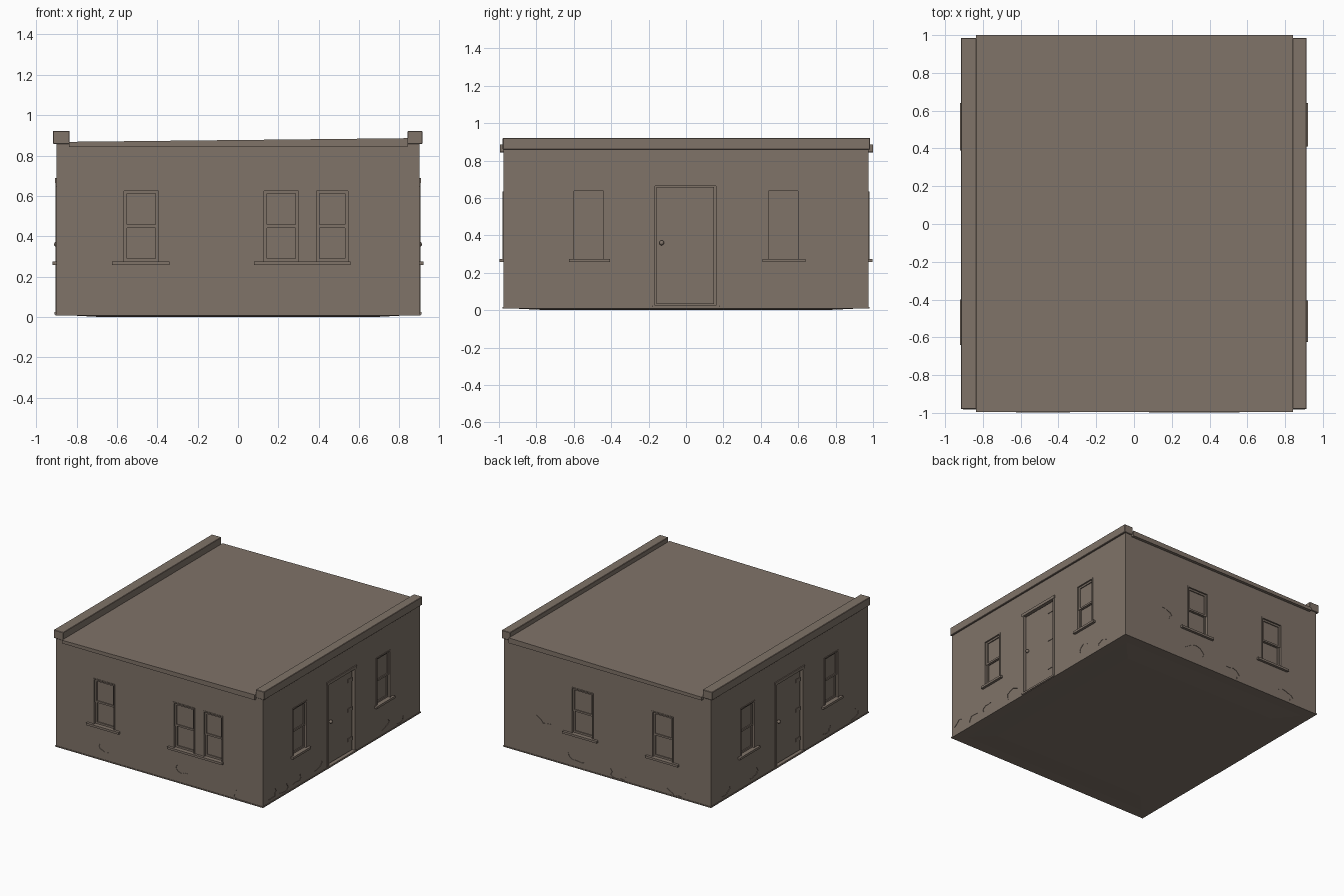
import bpy, bmesh, math, random
from mathutils import Matrix, Vector

if "Cube" in bpy.data.objects:
    bpy.data.objects.remove(bpy.data.objects["Cube"])

random.seed(4)
stucco = bpy.data.materials.new("brown_grey_stucco")
stucco.diffuse_color = (0.215, 0.172, 0.140, 1)
stucco.use_nodes = True
stucco.node_tree.nodes["Principled BSDF"].inputs["Base Color"].default_value = stucco.diffuse_color


def finish(name, bm):
    bmesh.ops.recalc_face_normals(bm, faces=bm.faces)
    me = bpy.data.meshes.new(name)
    bm.to_mesh(me)
    bm.free()
    me.materials.append(stucco)
    ob = bpy.data.objects.new(name, me)
    bpy.context.collection.objects.link(ob)
    return ob


def box(bm, x0, x1, y0, y1, z0, z1, mat=Matrix()):
    m = mat @ Matrix.Translation(((x0 + x1) / 2, (y0 + y1) / 2, (z0 + z1) / 2)) \
        @ Matrix.Diagonal((x1 - x0, y1 - y0, z1 - z0, 1))
    bmesh.ops.create_cube(bm, size=1, matrix=m)


def prism(bm, ring, offset):
    a = [bm.verts.new(p) for p in ring]
    b = [bm.verts.new(Vector(p) + Vector(offset)) for p in ring]
    bm.faces.new(a)
    bm.faces.new(b[::-1])
    for i in range(len(a)):
        j = (i + 1) % len(a)
        bm.faces.new((a[i], b[i], b[j], a[j]))


# Wall frames: local x runs along the wall, local -y points outward from its surface
def wall_frame(turns, dist):
    return Matrix.Rotation(turns * math.pi / 2, 4, 'Z') @ Matrix.Translation((0, -dist, 0))


HX, HY = 0.90, 0.977
frames = {"front": wall_frame(0, HY), "right": wall_frame(1, HX),
          "back": wall_frame(2, HY), "left": wall_frame(3, HX)}


def wbox(bm, side, u0, u1, d0, d1, z0, z1):
    box(bm, u0, u1, -d1, -d0, z0, z1, frames[side])


cutter = bmesh.new()
DEPTH = 0.028


def window(side, name, u0, u1, top):
    z0 = 0.275
    wbox(cutter, side, u0, u1, -DEPTH, 0.05, z0, top)
    bm = bmesh.new()
    t = 0.009
    # casing around the opening
    wbox(bm, side, u0 - t, u0, -DEPTH, 0.004, z0, top)
    wbox(bm, side, u1, u1 + t, -DEPTH, 0.004, z0, top)
    wbox(bm, side, u0 - t, u1 + t, -DEPTH, 0.004, top, top + t)
    # upper sash sits in front of the lower sash line, both with glass panes
    mid = (z0 + top) / 2
    for a, b, d in ((mid - 0.006, top, -0.008), (z0, mid + 0.004, -0.015)):
        wbox(bm, side, u0, u0 + 0.014, -DEPTH, d, a, b)
        wbox(bm, side, u1 - 0.014, u1, -DEPTH, d, a, b)
        wbox(bm, side, u0 + 0.014, u1 - 0.014, -DEPTH, d, a, a + 0.014)
        wbox(bm, side, u0 + 0.014, u1 - 0.014, -DEPTH, d, b - 0.014, b)
        wbox(bm, side, u0 + 0.014, u1 - 0.014, -DEPTH, d - 0.008, a, b)
    finish(name, bm)


def sill(side, name, u0, u1):
    bm = bmesh.new()
    wbox(bm, side, u0, u1, -0.03, 0.02, 0.258, 0.275)
    finish(name, bm)


def door(side):
    wbox(cutter, side, -0.165, 0.16, -DEPTH, 0.05, 0.025, 0.665)
    bm = bmesh.new()
    wbox(bm, side, -0.157, 0.15, -0.035, -0.012, 0.032, 0.658)
    finish(side + "_door", bm)
    bm = bmesh.new()
    for u0, u1, z0, z1, d in ((-0.18, -0.165, 0.02, 0.665, 0.005),
                              (0.16, 0.178, 0.02, 0.665, 0.005),
                              (-0.184, 0.182, 0.665, 0.688, 0.007),
                              (-0.18, 0.178, 0.012, 0.026, 0.010)):
        wbox(bm, side, u0, u1, -0.03, d, z0, z1)
    finish(side + "_door_frame", bm)
    bm = bmesh.new()
    for z in (0.11, 0.345, 0.575):
        wbox(bm, side, 0.095, 0.15, -0.013, -0.008, z, z + 0.028)
    finish(side + "_door_hinges", bm)
    bm = bmesh.new()
    bmesh.ops.create_uvsphere(bm, u_segments=16, v_segments=10, radius=0.013,
                              matrix=frames[side] @ Matrix.Translation((-0.13, 0.002, 0.36)))
    for f in bm.faces:
        f.smooth = True
    finish(side + "_door_knob", bm)


# Windows and sills on all sides
for side, spans, top in (("front", ((-0.565, -0.395), (0.13, 0.30), (0.39, 0.545)), 0.625),
                         ("back", ((-0.305, -0.13), (0.395, 0.565)), 0.625),
                         ("right", ((-0.60, -0.44), (0.44, 0.60)), 0.638),
                         ("left", ((-0.60, -0.44), (0.44, 0.60)), 0.638)):
    for i, (a, b) in enumerate(spans):
        window(side, f"{side}_window_{i + 1}", a, b, top)
for side, spans in (("front", ((-0.625, -0.34), (0.08, 0.558))),
                    ("back", ((-0.38, -0.08), (0.34, 0.625))),
                    ("right", ((-0.625, -0.405), (0.41, 0.64))),
                    ("left", ((-0.64, -0.39), (0.40, 0.64)))):
    for i, (a, b) in enumerate(spans):
        sill(side, f"{side}_sill_{i + 1}", a, b)
for side in ("right", "left"):
    door(side)

# Shallow peeled patches near the foot of the walls
patches = {"front": ((-0.46, 0.11, 0.05), (0.21, 0.13, 0.055), (0.72, 0.05, 0.06)),
           "right": ((-0.88, 0.08, 0.06), (-0.72, 0.06, 0.05), (-0.56, 0.08, 0.05),
                     (-0.30, 0.08, 0.05), (0.52, 0.09, 0.06), (0.72, 0.05, 0.04)),
           "back": ((-0.54, 0.33, 0.06), (-0.25, 0.11, 0.07), (0.10, 0.06, 0.06), (0.6, 0.06, 0.06)),
           "left": ((-0.80, 0.07, 0.05), (-0.45, 0.08, 0.05), (0.45, 0.08, 0.05), (0.78, 0.07, 0.06))}
for side, spots in patches.items():
    for u, z, r in spots:
        ring = []
        for k in range(14):
            a, q = k * math.tau / 14, r * random.uniform(0.7, 1.05)
            ring.append(frames[side] @ Vector((u + 1.3 * q * math.cos(a), 0.003,
                                               z + 0.8 * q * math.sin(a))))
        prism(cutter, ring, frames[side].to_3x3() @ Vector((0, -0.03, 0)))

cut = finish("wall_cutter", cutter)
cut.hide_render = True
cut.display_type = 'WIRE'

# Walls with recesses
bm = bmesh.new()
box(bm, -HX, HX, -HY, HY, 0.01, 0.862)
walls = finish("walls", bm)
mod = walls.modifiers.new("openings", 'BOOLEAN')
mod.operation = 'DIFFERENCE'
mod.solver = 'EXACT'
mod.use_self = True
mod.object = cut

# Foot ledge and slightly sagging underside
bm = bmesh.new()
box(bm, -HX - 0.004, HX + 0.004, -HY - 0.004, HY + 0.004, 0.008, 0.016)
finish("foot_ledge", bm)
bm = bmesh.new()
box(bm, -HX, HX, -HY, HY, 0.0, 0.012)
for v in bm.verts:
    if v.co.z < 0.005:
        v.co.x *= 0.75
        v.co.y *= 0.75
finish("underside", bm)

# Gently sloping roof slab
bm = bmesh.new()
prism(bm, [(-0.836, -0.995, 0.843), (0.842, -0.995, 0.845),
           (0.842, -0.995, 0.886), (-0.836, -0.995, 0.868)], (0, 1.995, 0))
finish("roof", bm)

# Parapet caps along both sides
for name, x0, x1 in (("left_parapet", -0.917, -0.834), ("right_parapet", 0.840, 0.914)):
    bm = bmesh.new()
    box(bm, x0, x1, -0.98, 0.985, 0.858, 0.922)
    bmesh.ops.bevel(bm, geom=bm.edges[:], offset=0.003, segments=1, affect='EDGES')
    finish(name, bm)
